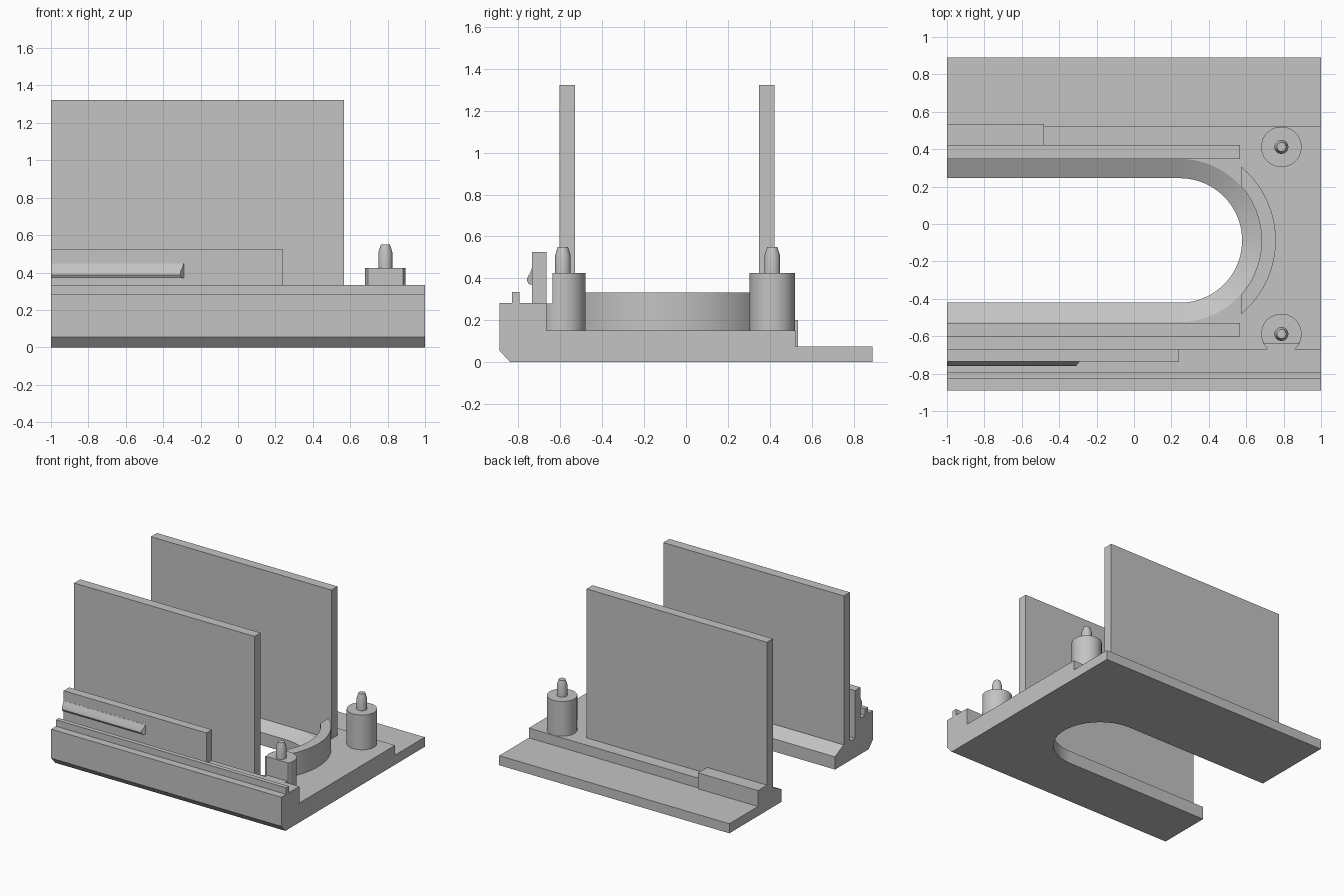
import bpy, bmesh, math
from mathutils import Vector

if "Cube" in bpy.data.objects:
    bpy.data.objects.remove(bpy.data.objects["Cube"])

grey = bpy.data.materials.new("plain grey")
grey.diffuse_color = (0.55, 0.55, 0.55, 1)
grey.use_nodes = True
grey.node_tree.nodes["Principled BSDF"].inputs["Base Color"].default_value = grey.diffuse_color

SLOT_X, SLOT_Y = 0.245, -0.088   # centre of the rounded slot end
DECK = 0.152                     # height of the deck


def make(name, bm, smooth=False):
    bmesh.ops.recalc_face_normals(bm, faces=bm.faces)
    me = bpy.data.meshes.new(name)
    bm.to_mesh(me)
    bm.free()
    me.materials.append(grey)
    ob = bpy.data.objects.new(name, me)
    bpy.context.collection.objects.link(ob)
    if smooth:
        bpy.ops.object.select_all(action='DESELECT')
        ob.select_set(True)
        bpy.context.view_layer.objects.active = ob
        bpy.ops.object.shade_smooth_by_angle(angle=math.radians(30))
    return ob


def loft(name, rings, smooth=False):
    """Join closed rings of equal length and cap both ends."""
    bm = bmesh.new()
    vs = [[bm.verts.new(p) for p in r] for r in rings]
    n = len(vs[0])
    for a, b in zip(vs, vs[1:]):
        for i in range(n):
            j = (i + 1) % n
            bm.faces.new((a[i], a[j], b[j], b[i]))
    bm.faces.new(vs[0])
    bm.faces.new(vs[-1])
    return make(name, bm, smooth)


def along_x(name, prof, x0, x1):
    return loft(name, [[(x, y, z) for y, z in prof] for x in (x0, x1)])


def box(name, x0, x1, y0, y1, z0, z1):
    return along_x(name, [(y0, z0), (y1, z0), (y1, z1), (y0, z1)], x0, x1)


def arc(r, a0, a1, n):
    return [(SLOT_X + r * math.cos(a0 + (a1 - a0) * i / n),
             SLOT_Y + r * math.sin(a0 + (a1 - a0) * i / n)) for i in range(n + 1)]


def turned(name, cx, cy, steps, flat=None, n=48):
    """Round post from (radius, height) steps, optionally cut flat in front."""
    rings = []
    for r, z in steps:
        ring = []
        for i in range(n):
            a = math.tau * i / n
            y = cy + r * math.sin(a)
            ring.append((cx + r * math.cos(a), y if flat is None else max(y, flat), z))
        rings.append(ring)
    return loft(name, rings, True)


# stepped base with a chamfered front edge and raised front ledge
base = along_x("base", [(-0.84, 0), (0.89, 0), (0.89, 0.075), (0.523, 0.075),
                        (0.523, DECK), (-0.667, DECK), (-0.667, 0.283),
                        (-0.89, 0.283), (-0.89, 0.055)], -1, 1)


# U-shaped slot with a flared upper rim
def u_ring(r, z):
    pts = [(-1.2, SLOT_Y - r)] + arc(r, -math.pi / 2, math.pi / 2, 40) + [(-1.2, SLOT_Y + r)]
    return [(x, y, z) for x, y in pts]


cutter = loft("slot_cutter", [u_ring(0.333, -0.1), u_ring(0.333, 0.10),
                              u_ring(0.436, DECK), u_ring(0.436, 0.25)])
cutter.hide_render = True
mod = base.modifiers.new("slot", 'BOOLEAN')
mod.operation = 'DIFFERENCE'
mod.solver = 'EXACT'
mod.object = cutter
bpy.context.view_layer.update()
done = bpy.data.meshes.new_from_object(base.evaluated_get(bpy.context.evaluated_depsgraph_get()))
base.modifiers.clear()
base.data = done
bpy.data.objects.remove(cutter)
bpy.ops.object.select_all(action='DESELECT')
base.select_set(True)
bpy.context.view_layer.objects.active = base
bpy.ops.object.shade_smooth_by_angle(angle=math.radians(20))

# tall side plates
box("front_plate", -1, 0.568, -0.605, -0.53, DECK - 0.01, 1.322)
box("back_plate", -1, 0.568, 0.348, 0.423, DECK - 0.01, 1.322)

# low block behind the back plate
box("back_block", -1, -0.48, 0.42, 0.535, 0.07, 0.2)

# curved wall around the slot end
half = [math.acos((0.572 - SLOT_X) / r) for r in (0.437, 0.513)]
outline = arc(0.437, -half[0], half[0], 32) + arc(0.513, half[1], -half[1], 32)
loft("curved_wall", [[(x, y, z) for x, y in outline] for z in (DECK - 0.01, 0.332)], True)

# front lip, fence and the tapered ridge on the fence
box("front_lip", -1, 1, -0.83, -0.795, 0.27, 0.334)
box("front_fence", -1, 0.24, -0.735, -0.667, 0.27, 0.526)
ridge = [(-0.73, 0.37), (-0.75, 0.372), (-0.759, 0.388), (-0.757, 0.405),
         (-0.745, 0.425), (-0.736, 0.448), (-0.73, 0.448)]
loft("fence_ridge", [[(-1, y, z) for y, z in ridge],
                     [(-0.29 + (y + 0.735) * 0.8, y, z) for y, z in ridge]], True)

# posts with locating pins; the front post is cut flat above the ledge
PIN = [(0.037, 0.42), (0.037, 0.51), (0.024, 0.55)]
for name, cy in (("front", -0.588), ("back", 0.412)):
    if name == "front":
        turned("front_post", 0.788, cy, [(0.108, 0.275), (0.108, 0.425)], flat=-0.638)
        turned("front_post_foot", 0.788, cy, [(0.108, DECK - 0.01), (0.108, 0.28)])
    else:
        turned("back_post", 0.788, cy, [(0.108, DECK - 0.01), (0.108, 0.425)])
    turned(name + "_pin", 0.788, cy, PIN)
